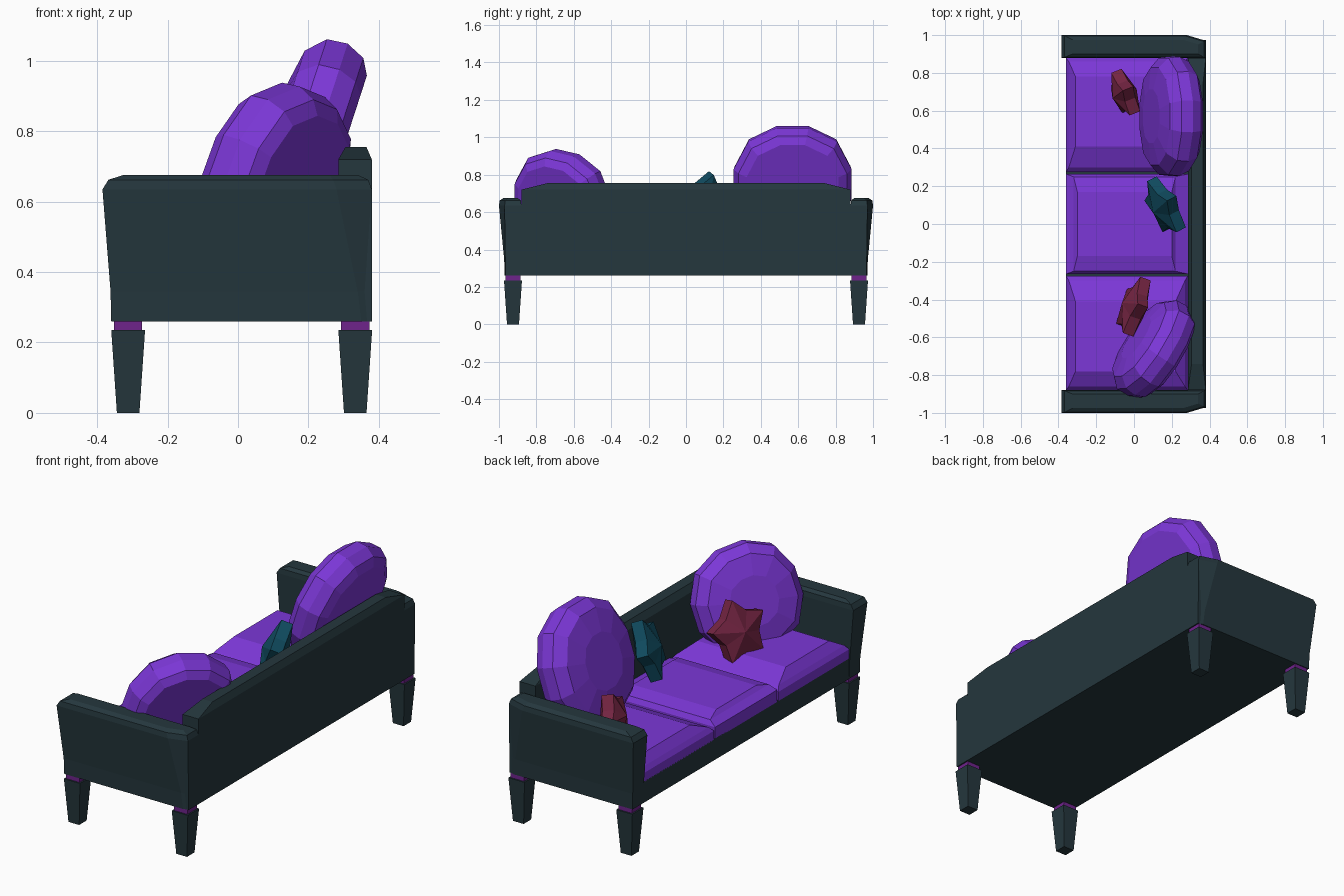
import bpy, bmesh, math
from mathutils import Vector, Matrix

if "Cube" in bpy.data.objects:
    bpy.data.objects.remove(bpy.data.objects["Cube"])


def material(name, rgb):
    m = bpy.data.materials.new(name)
    m.diffuse_color = (*rgb, 1)
    m.use_nodes = True
    m.node_tree.nodes["Principled BSDF"].inputs["Base Color"].default_value = m.diffuse_color
    return m


SLATE = material("dark slate", (0.018, 0.038, 0.047))
PURPLE = material("purple", (0.20, 0.038, 0.68))
MAGENTA = material("dark magenta", (0.156, 0.017, 0.26))
RED = material("wine red", (0.175, 0.018, 0.055))
TEAL = material("teal", (0.005, 0.07, 0.115))


def loft(name, rings, mat, matrix=Matrix()):
    """Closed solid through rings of equal point count; one-point rings are tips."""
    bm = bmesh.new()
    vr = [[bm.verts.new(matrix @ Vector(p)) for p in r] for r in rings]
    for a, b in zip(vr, vr[1:]):
        n = max(len(a), len(b))
        for i in range(n):
            j = (i + 1) % n
            if len(a) == 1:
                bm.faces.new((a[0], b[j], b[i]))
            elif len(b) == 1:
                bm.faces.new((a[i], a[j], b[0]))
            else:
                bm.faces.new((a[i], a[j], b[j], b[i]))
    for end in (vr[0], vr[-1]):
        if len(end) > 2:
            bm.faces.new(end)
    bmesh.ops.recalc_face_normals(bm, faces=bm.faces)
    me = bpy.data.meshes.new(name)
    bm.to_mesh(me)
    bm.free()
    me.materials.append(mat)
    ob = bpy.data.objects.new(name, me)
    bpy.context.collection.objects.link(ob)
    return ob


def rect(x0, x1, y0, y1, z):
    return [(x0, y0, z), (x1, y0, z), (x1, y1, z), (x0, y1, z)]


def pose(center, facing, lean, roll=0):
    """Local x/y lie in the pillow plane, local z is its front, leaning back."""
    h = Vector((*facing, 0)).normalized()
    t = math.radians(lean)
    z = Vector((0, 0, 1))
    n, up = h * math.cos(t) + z * math.sin(t), z * math.cos(t) - h * math.sin(t)
    rot = Matrix((up.cross(n), up, n)).transposed().to_4x4()
    return Matrix.Translation(center) @ rot @ Matrix.Rotation(math.radians(roll), 4, 'Z')


# Frame under the seat
loft("base", [rect(-0.36, 0.38, -0.965, 0.965, 0.26),
              rect(-0.36, 0.38, -0.965, 0.965, 0.375)], SLATE)

# Backrest with chamfered top
loft("backrest", [rect(0.285, 0.38, -0.965, 0.965, 0.26),
                  rect(0.285, 0.38, -0.97, 0.97, 0.63),
                  rect(0.285, 0.38, -0.88, 0.88, 0.635),
                  rect(0.285, 0.38, -0.88, 0.88, 0.72),
                  rect(0.305, 0.365, -0.74, 0.74, 0.755)], SLATE)


# Flared arms
def arm_ring(s, x0, x1, yi, yo, z, c):
    return [(x0, s * yi, z), (x1, s * yi, z), (x1, s * (yo - 0.3 * c), z),
            (x1 - c, s * yo, z), (x0, s * yo, z)]


for s, side in ((-1, "front"), (1, "rear")):
    loft(side + "_arm", [arm_ring(s, -0.36, 0.38, 0.88, 0.97, 0.26, 0.03),
                         arm_ring(s, -0.362, 0.38, 0.88, 0.972, 0.345, 0.04),
                         arm_ring(s, -0.385, 0.38, 0.88, 1.0, 0.635, 0.10),
                         arm_ring(s, -0.368, 0.37, 0.883, 0.996, 0.662, 0.10),
                         arm_ring(s, -0.325, 0.34, 0.90, 0.975, 0.676, 0.08)], SLATE)
    # Tapered legs and their collars
    for x in (-0.312, 0.333):
        y = s * 0.925

        def sq(r, z):
            return rect(x - r, x + r, y - r, y + r, z)
        loft(side + "_leg", [sq(0.032, 0), sq(0.048, 0.235)], SLATE)
        loft(side + "_leg_collar", [sq(0.04, 0.23), sq(0.04, 0.262)], MAGENTA)

# Seat cushions: outer pair with broad slopes, one flatter centre cushion
for s in (-1, 1):
    def cush(x0, x1, a, b, z):
        return rect(x0, x1, min(s * a, s * b), max(s * a, s * b), z)
    loft("outer_seat_cushion", [cush(-0.36, 0.285, 0.275, 0.88, 0.37),
                                cush(-0.36, 0.285, 0.275, 0.88, 0.42),
                                cush(-0.345, 0.27, 0.30, 0.86, 0.445),
                                cush(-0.31, 0.22, 0.41, 0.78, 0.49)], PURPLE)
loft("centre_seat_cushion", [rect(-0.36, 0.285, -0.265, 0.265, 0.37),
                             rect(-0.36, 0.285, -0.265, 0.265, 0.435),
                             rect(-0.32, 0.22, -0.25, 0.25, 0.46),
                             rect(-0.30, 0.20, -0.17, 0.17, 0.48)], PURPLE)


# Round back pillows, twelve sided
def round_pillow(name, r, matrix):
    def ring(w, k):
        pts = []
        for i in range(12):
            a = math.radians(15 + 30 * i)
            c, d = math.cos(a), math.sin(a)
            f = (abs(c) ** 2.3 + abs(d) ** 2.3) ** (-1 / 2.3)
            pts.append((r * k * c * f, r * k * d * f, w))
        return pts
    loft(name, [ring(-0.1, 0.78), ring(-0.075, 0.92), ring(-0.02, 1), ring(0.04, 0.98),
                ring(0.09, 0.82), ring(0.11, 0.45)], PURPLE, matrix)


round_pillow("large_round_pillow", 0.322, pose((0.195, 0.57, 0.755), (-1, 0), 18))
round_pillow("small_round_pillow", 0.285, pose((0.10, -0.66, 0.655), (-0.84, 0.55), 16, 12))


# Puffed five-pointed star pillows
def star_pillow(name, r, mat, matrix):
    def ring(w):
        return [(r * k * math.cos(a), r * k * math.sin(a), w)
                for i in range(10)
                for a, k in [(math.radians(90 + 36 * i), 0.66 if i % 2 else 1)]]
    loft(name, [[(0, 0, -0.07)], ring(-0.03), ring(0.03), [(0, 0, 0.07)]], mat, matrix)


star_pillow("red_star_pillow", 0.165, RED, pose((0.0, -0.44, 0.59), (-1, 0.35), 15, 8))
star_pillow("red_star_pillow", 0.13, RED, pose((-0.05, 0.69, 0.57), (-1, -0.4), 12, 8))
star_pillow("teal_star_pillow", 0.165, TEAL, pose((0.16, 0.09, 0.655), (-0.88, -0.45), 20, 8))
